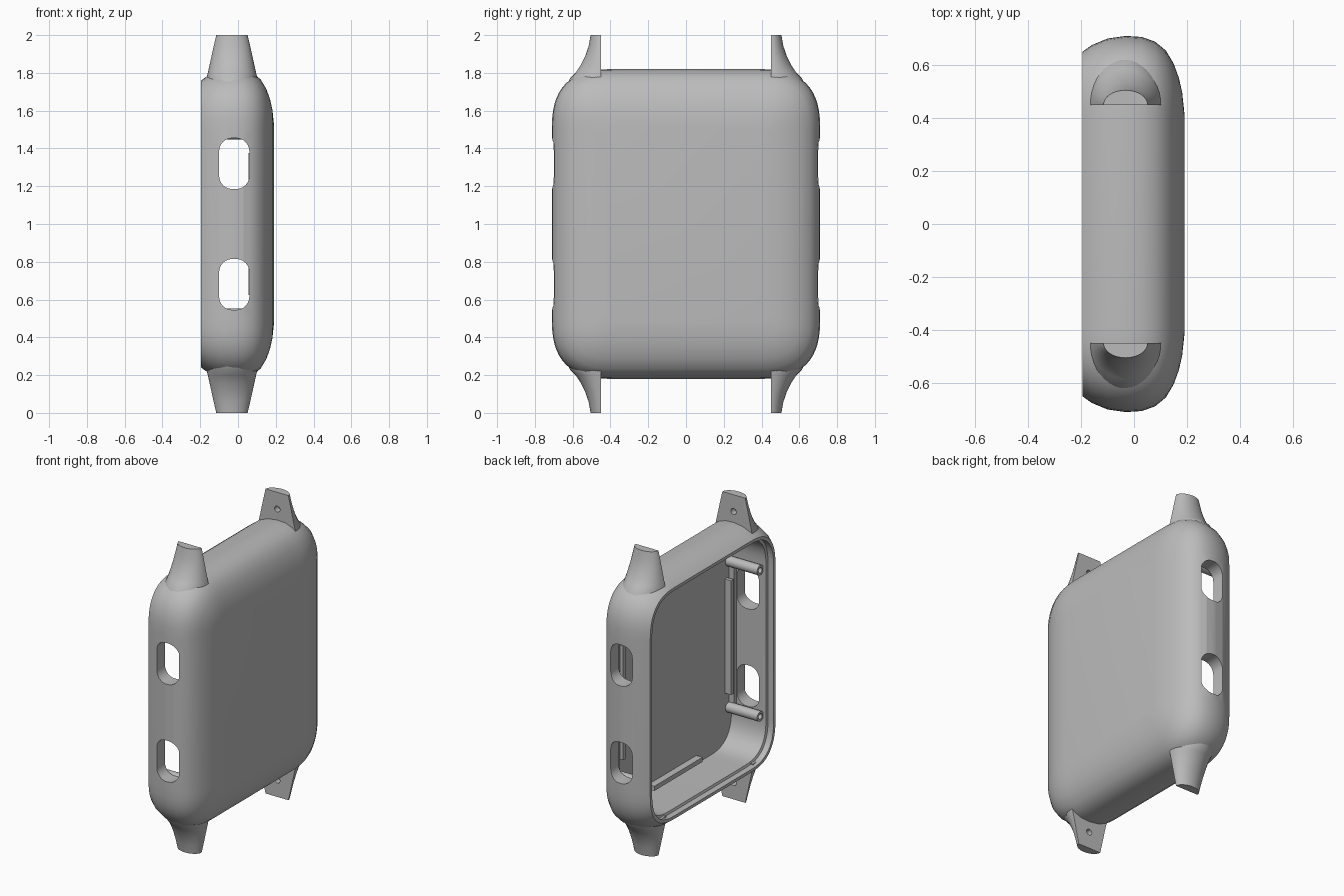
import bpy, bmesh, math
from mathutils import Matrix, Vector

cube = bpy.data.objects.get("Cube")
if cube:
    bpy.data.objects.remove(cube, do_unlink=True)

grey = bpy.data.materials.new("case_grey")
grey.use_nodes = True
grey.diffuse_color = (0.5, 0.5, 0.5, 1)
grey.node_tree.nodes["Principled BSDF"].inputs["Base Color"].default_value = (0.5, 0.5, 0.5, 1)

HALF_Y, HALF_Z, MID_Z = 0.71, 0.82, 1.0
FLOOR = 0.10


def finish(bm, name):
    bmesh.ops.recalc_face_normals(bm, faces=bm.faces)
    mesh = bpy.data.meshes.new(name)
    bm.to_mesh(mesh)
    bm.free()
    obj = bpy.data.objects.new(name, mesh)
    bpy.context.collection.objects.link(obj)
    mesh.materials.append(grey)
    return obj


def select(obj):
    bpy.ops.object.select_all(action='DESELECT')
    obj.select_set(True)
    bpy.context.view_layer.objects.active = obj


def smooth(obj):
    select(obj)
    bpy.ops.object.shade_smooth_by_angle(angle=math.radians(32))


def loft(rings, name, close_loop=False):
    """Skin a list of equal-length point rings, capping or joining the ends."""
    bm = bmesh.new()
    loops = [[bm.verts.new(p) for p in ring] for ring in rings]
    n = len(loops[0])
    pairs = list(zip(loops, loops[1:]))
    if close_loop:
        pairs.append((loops[-1], loops[0]))
    for a, b in pairs:
        for i in range(n):
            j = (i + 1) % n
            bm.faces.new((a[i], a[j], b[j], b[i]))
    if not close_loop:
        bm.faces.new(loops[0])
        bm.faces.new(loops[-1])
    return finish(bm, name)


def rounded(hu, hv, r, power=2.0, steps=14):
    """Rounded rectangle outline; power above 2 squares off the corners."""
    pts = []
    for q in range(4):
        su, sv = ((1, 1), (-1, 1), (-1, -1), (1, -1))[q]
        for k in range(steps + 1):
            a = (q + k / steps) * math.pi / 2
            c, s = abs(math.cos(a)) ** (2 / power), abs(math.sin(a)) ** (2 / power)
            pts.append((su * (hu - r + r * c), sv * (hv - r + r * s)))
    return pts


def case_ring(x, inset):
    r = max(0.32 - inset, 0.08)
    return [(x, y, MID_Z + z) for y, z in rounded(HALF_Y - inset, HALF_Z - inset, r, 2.6)]


def cut(obj, cutter):
    cutter.hide_render = True
    mod = obj.modifiers.new("cut", 'BOOLEAN')
    mod.operation, mod.solver, mod.object = 'DIFFERENCE', 'EXACT', cutter
    select(obj)
    bpy.ops.object.modifier_apply(modifier=mod.name)
    bpy.data.objects.remove(cutter, do_unlink=True)


def box(name, center, size):
    bm = bmesh.new()
    bmesh.ops.create_cube(bm, size=1)
    bmesh.ops.scale(bm, vec=size, verts=bm.verts)
    bmesh.ops.translate(bm, vec=center, verts=bm.verts)
    return finish(bm, name)


# Hollow case: floor, inner wall, rim ledge, rim, bulged outside, closed outer face
profile = [(FLOOR, 0.095), (-0.15, 0.095), (-0.155, 0.08), (-0.195, 0.08),
           (-0.195, 0.06), (-0.16, 0.035), (-0.10, 0.01), (-0.03, 0.0), (0.03, 0.004),
           (0.08, 0.022), (0.12, 0.055), (0.15, 0.105), (0.17, 0.16), (0.182, 0.215),
           (0.19, 0.29)]
case = loft([case_ring(x, d) for x, d in profile], "case")

# Side slots through both walls
for zc in (1.32, 0.68):
    slot = rounded(0.08, 0.135, 0.07, steps=6)
    cut(case, loft([[(x - 0.02, y, z + zc) for x, z in slot] for y in (-1, 1)], "slot_cutter"))
smooth(case)

# Strap lugs: tapering half ellipses with a flat, drilled inner face
# each station: height, half width, reach along y
stations = [(1.73, 0.14, 0.18), (1.77, 0.135, 0.165), (1.80, 0.128, 0.135),
            (1.84, 0.119, 0.108), (1.89, 0.108, 0.083), (1.94, 0.097, 0.066), (2.0, 0.083, 0.055)]
for end, sz in (("upper", 1), ("lower", -1)):
    for side, sy in (("front", -1), ("back", 1)):
        rings = []
        for z, w, reach in stations:
            rings.append([(-0.032 + w * math.cos(math.pi * k / 20),
                           sy * (0.45 + reach * math.sin(math.pi * k / 20)),
                           MID_Z + sz * (z - MID_Z)) for k in range(21)])
        lug = loft(rings, f"{side}_{end}_lug")
        bm = bmesh.new()
        spot = Matrix.Translation((-0.03, sy * 0.45, MID_Z + sz * 0.89))
        bmesh.ops.create_cone(bm, cap_ends=True, segments=16, radius1=0.02, radius2=0.02,
                              depth=0.08, matrix=spot @ Matrix.Rotation(math.pi / 2, 4, 'X'))
        cut(lug, finish(bm, "pin_cutter"))
        smooth(lug)

# Hollow screw posts rising from the floor in the corners
for end, sz in (("upper", 1), ("lower", -1)):
    for side, sy in (("front", -1), ("back", 1)):
        rings = []
        for x, r in ((0.11, 0.033), (-0.13, 0.033), (-0.13, 0.018), (0.09, 0.018)):
            rings.append([(x, sy * 0.585 + r * math.cos(k * math.pi / 10),
                           MID_Z + sz * 0.48 + r * math.sin(k * math.pi / 10)) for k in range(20)])
        smooth(loft(rings, f"{side}_{end}_post"))

# Retaining rails on the floor beside each wall
for side, sy in (("front", -1), ("back", 1)):
    box(f"{side}_long_rail", (0.085, sy * 0.605, MID_Z), (0.04, 0.03, 0.95))
    box(f"{side}_short_rail", (0.08, sy * 0.56, MID_Z), (0.05, 0.025, 0.75))
for end, sz in (("upper", 1), ("lower", -1)):
    box(f"{end}_rail", (0.08, 0, MID_Z + sz * 0.685), (0.05, 0.5, 0.03))
